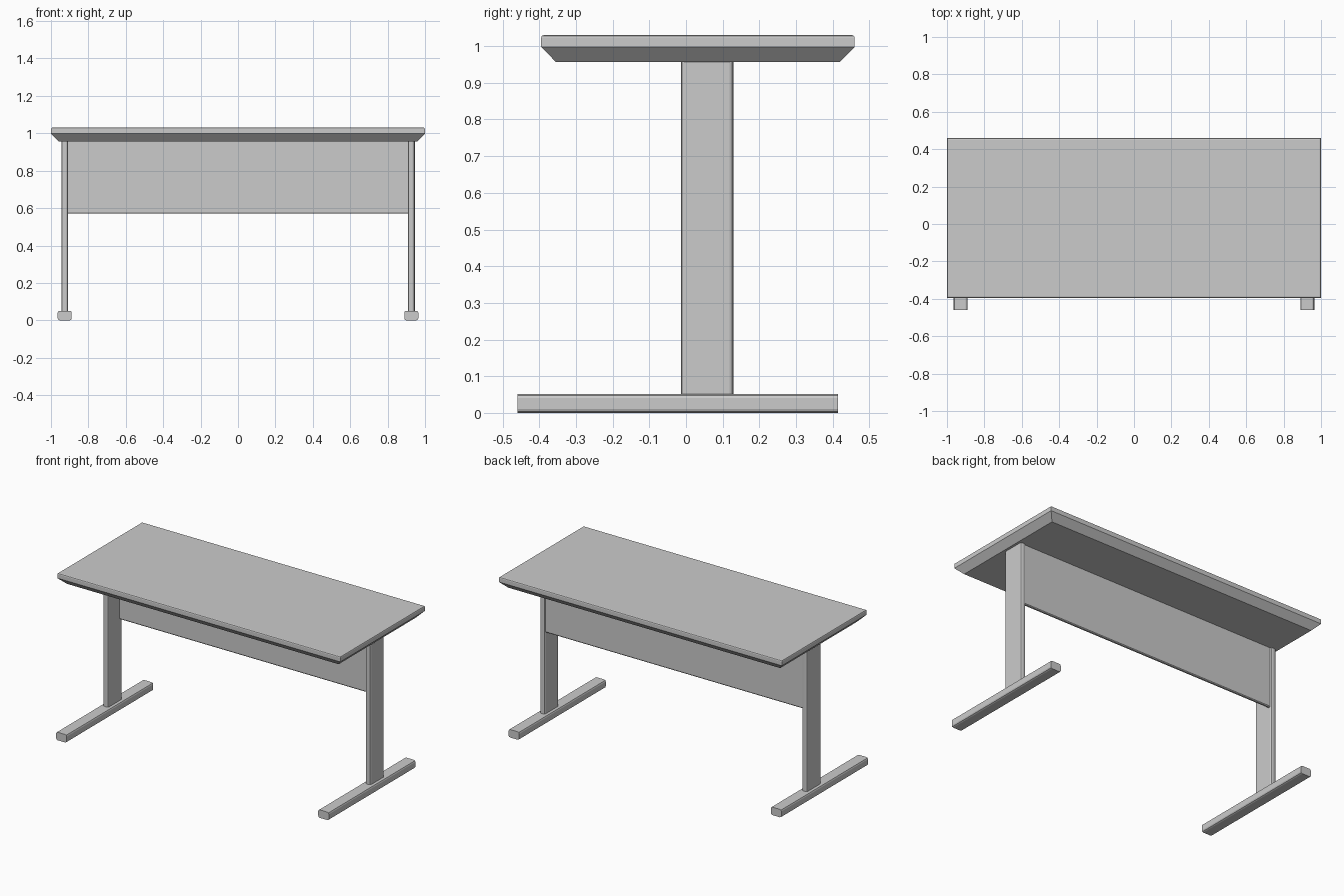
import bpy
import bmesh

if "Cube" in bpy.data.objects:
    bpy.data.objects.remove(bpy.data.objects["Cube"])


def prism(name, rings):
    """Loft equal-length rings of points into a closed solid."""
    bm = bmesh.new()
    loops = [[bm.verts.new(p) for p in ring] for ring in rings]
    n = len(loops[0])
    for a, b in zip(loops, loops[1:]):
        for i in range(n):
            j = (i + 1) % n
            bm.faces.new((a[i], a[j], b[j], b[i]))
    bm.faces.new(loops[0])
    bm.faces.new(loops[-1])
    bmesh.ops.recalc_face_normals(bm, faces=bm.faces)
    mesh = bpy.data.meshes.new(name)
    bm.to_mesh(mesh)
    bm.free()
    obj = bpy.data.objects.new(name, mesh)
    bpy.context.collection.objects.link(obj)
    return obj


def chamfered(a0, a1, b0, b1, c):
    """Rectangle outline with softened (two-step) corners."""
    k = c * 0.3
    quarter = [(c, 0), (k, k), (0, c)]
    pts = [(a0 + u, b0 + v) for u, v in quarter]
    pts += [(a0 + u, b1 - v) for u, v in reversed(quarter)]
    pts += [(a1 - u, b1 - v) for u, v in quarter]
    pts += [(a1 - u, b0 + v) for u, v in reversed(quarter)]
    return pts


# Table top: sloped underside, straight edge, small chamfer on top
def top_ring(inset, z):
    x, y0, y1 = 1.0 - inset, -0.395 + inset, 0.46 - inset
    return [(-x, y0, z), (x, y0, z), (x, y1, z), (-x, y1, z)]


prism("table_top", [top_ring(i, z) for i, z in
      [(0.04, 0.957), (0.0, 0.998), (0.0, 1.023), (0.002, 1.028), (0.007, 1.03)]])

# Legs and floor feet, one pair per side
for side, s in (("left", -1), ("right", 1)):
    leg = chamfered(0.908, 0.945, -0.014, 0.129, 0.011)
    prism(side + "_leg", [[(s * x, y, z) for x, y in leg] for z in (0.048, 0.957)])
    foot = chamfered(0.889, 0.964, 0.0, 0.051, 0.011)
    prism(side + "_foot", [[(s * x, y, z) for x, z in foot] for y in (-0.46, 0.414)])

# Modesty panel between the legs, near the back
panel = [(0.102, 0.957), (0.102, 0.575), (0.106, 0.57),
         (0.116, 0.57), (0.12, 0.575), (0.12, 0.957)]
prism("modesty_panel", [[(x, y, z) for y, z in panel] for x in (-0.908, 0.908)])
